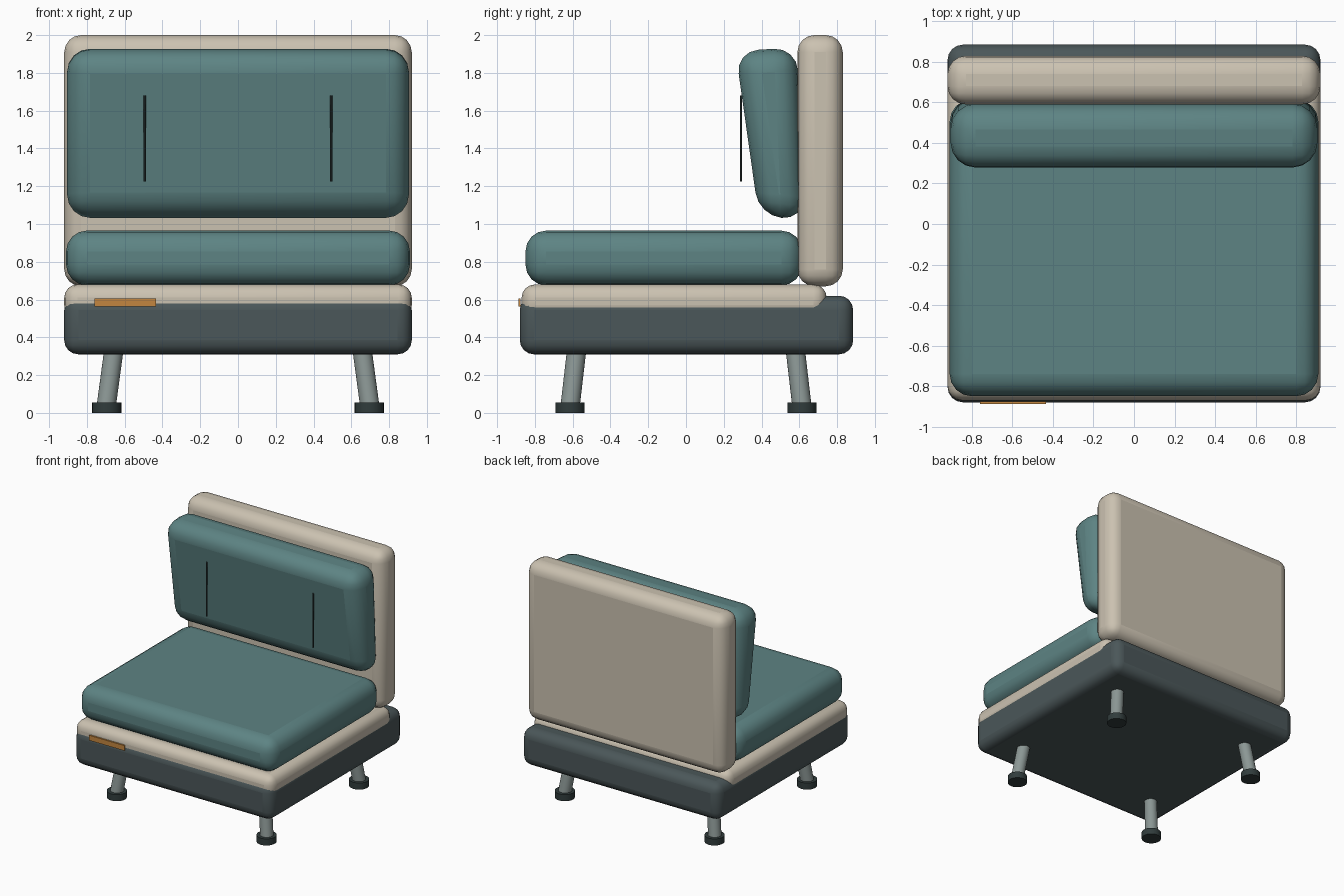
import bpy, math
from mathutils import Vector

if "Cube" in bpy.data.objects:
    bpy.data.objects.remove(bpy.data.objects["Cube"])


def mat(name, r, g, b):
    m = bpy.data.materials.new(name)
    m.diffuse_color = (r, g, b, 1)
    m.use_nodes = True
    m.node_tree.nodes["Principled BSDF"].inputs["Base Color"].default_value = m.diffuse_color
    return m


TEAL = mat("teal fabric", 0.11, 0.23, 0.23)
CREAM = mat("cream fabric", 0.60, 0.54, 0.44)
SLATE = mat("slate base", 0.07, 0.095, 0.10)
METAL = mat("leg metal", 0.26, 0.31, 0.30)
DARK = mat("dark rubber", 0.03, 0.045, 0.045)
TAN = mat("tan leather", 0.55, 0.24, 0.05)


def finish(ob, material):
    ob.data.materials.append(material)
    bpy.ops.object.select_all(action='DESELECT')
    bpy.context.view_layer.objects.active = ob
    ob.select_set(True)
    bpy.ops.object.shade_smooth_by_angle(angle=math.radians(35))
    return ob


def slab(name, half_width, profile, bevel, material, segments=4):
    """Side profile of four (y, z) points, spread across x, with rounded edges."""
    verts = [(x, y, z) for x in (-half_width, half_width) for y, z in profile]
    faces = [(3, 2, 1, 0), (4, 5, 6, 7)]
    faces += [(i, (i + 1) % 4, (i + 1) % 4 + 4, i + 4) for i in range(4)]
    me = bpy.data.meshes.new(name)
    me.from_pydata(verts, [], faces)
    ob = bpy.data.objects.new(name, me)
    bpy.context.collection.objects.link(ob)
    if bevel:
        mod = ob.modifiers.new("rounding", 'BEVEL')
        mod.width = bevel
        mod.segments = segments
        mod.limit_method = 'NONE'
    return finish(ob, material)


def rect(y0, y1, z0, z1):
    return [(y0, z0), (y1, z0), (y1, z1), (y0, z1)]


def rod(name, a, b, radius, material, sides=24):
    a, b = Vector(a), Vector(b)
    d = b - a
    bpy.ops.mesh.primitive_cylinder_add(vertices=sides, radius=radius,
                                        depth=d.length, location=(a + b) / 2)
    ob = bpy.context.object
    ob.name = name
    ob.rotation_euler = d.to_track_quat('Z', 'Y').to_euler()
    return finish(ob, material)


# Base, deck and upholstery
slab("base", 0.92, rect(-0.88, 0.885, 0.31, 0.62), 0.075, SLATE)
slab("seat_deck", 0.92, rect(-0.87, 0.745, 0.50, 0.68), 0.07, CREAM)
slab("seat_cushion", 0.91, rect(-0.85, 0.615, 0.675, 0.965), 0.11, TEAL)
slab("back_panel", 0.92, rect(0.59, 0.83, 0.67, 2.0), 0.09, CREAM)

# Tapered, leaning back cushion
slab("back_cushion", 0.905,
     [(0.385, 1.045), (0.627, 1.02), (0.587, 1.935), (0.262, 1.915)],
     0.13, TEAL)

# Stitch lines in front of the back cushion
for side, s in (("left", -1), ("right", 1)):
    rod(side + "_stitch", (s * 0.493, 0.291, 1.225), (s * 0.493, 0.291, 1.68),
        0.006, DARK, 8)

# Side tag on the front edge
tag = slab("tag", 0.163, rect(-0.888, -0.876, 0.562, 0.605), 0, TAN)
tag.location.x = -0.597

# Splayed legs with round feet
for end, e in (("front", -1), ("back", 1)):
    for side, s in (("left", -1), ("right", 1)):
        rod(f"{end}_{side}_leg", (s * 0.697, e * 0.613, 0.04),
            (s * 0.655, e * 0.577, 0.35), 0.051, METAL)
        rod(f"{end}_{side}_foot", (s * 0.695, e * 0.614, 0.0),
            (s * 0.695, e * 0.614, 0.055), 0.077, DARK)
